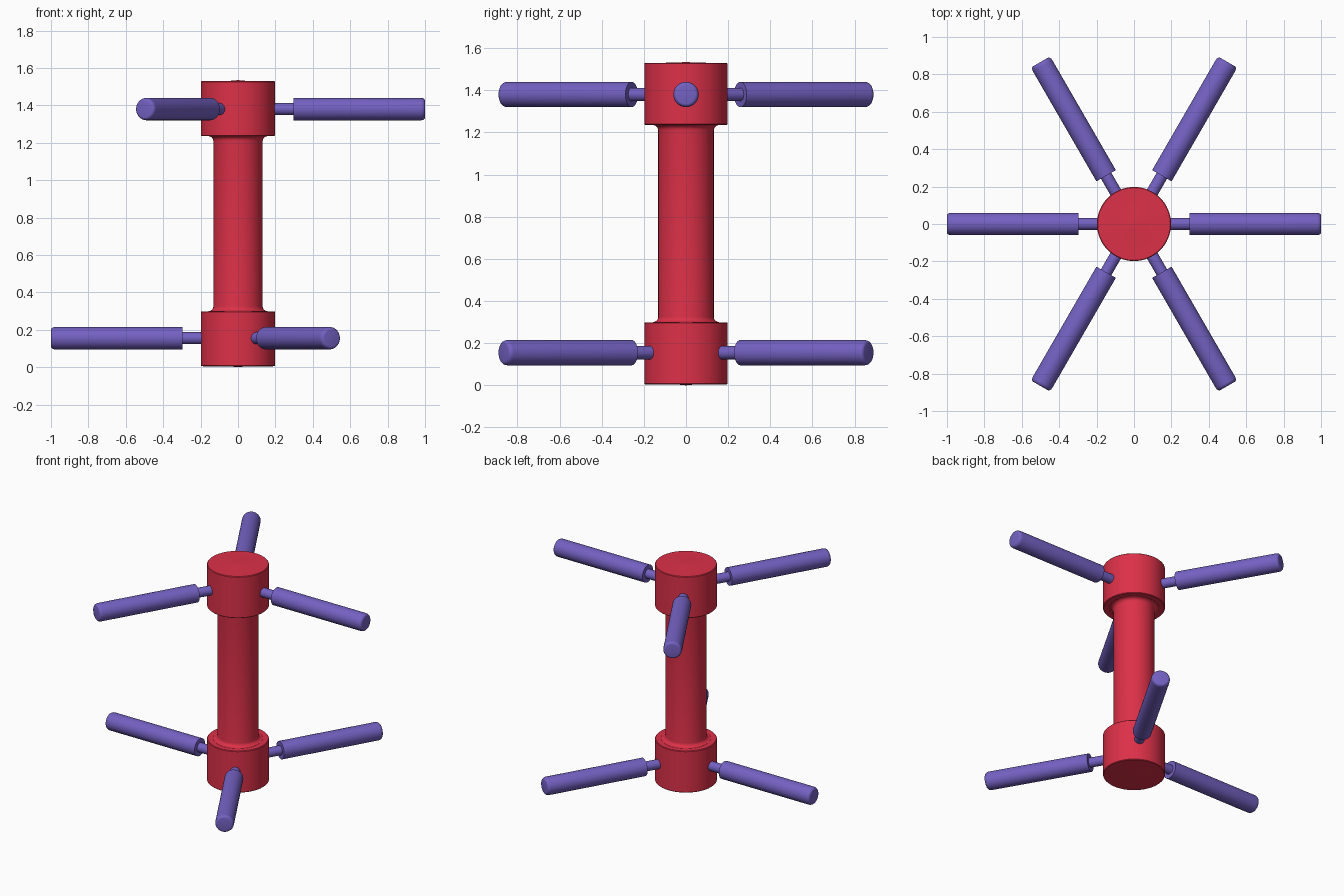
import bpy, bmesh, math
from mathutils import Matrix

if "Cube" in bpy.data.objects:
    bpy.data.objects.remove(bpy.data.objects["Cube"])


def material(name, rgb):
    m = bpy.data.materials.new(name)
    m.diffuse_color = (*rgb, 1)
    m.use_nodes = True
    m.node_tree.nodes["Principled BSDF"].inputs["Base Color"].default_value = m.diffuse_color
    return m


RED = material("crimson red", (0.72, 0.03, 0.065))
PURPLE = material("violet", (0.175, 0.12, 0.54))


def lathe(name, profile, mat, matrix=Matrix(), sides=64):
    """Revolve a (radius, height) profile about z; zero radii become poles."""
    bm = bmesh.new()
    verts = [bm.verts.new((r, 0, z)) for r, z in profile]
    edges = [bm.edges.new(p) for p in zip(verts, verts[1:])]
    bmesh.ops.spin(bm, geom=verts + edges, cent=(0, 0, 0), axis=(0, 0, 1),
                   angle=math.tau, steps=sides, use_merge=False)
    bmesh.ops.remove_doubles(bm, verts=bm.verts, dist=1e-5)
    bmesh.ops.recalc_face_normals(bm, faces=bm.faces)
    bm.transform(matrix)
    me = bpy.data.meshes.new(name)
    bm.to_mesh(me)
    bm.free()
    ob = bpy.data.objects.new(name, me)
    bpy.context.collection.objects.link(ob)
    me.materials.append(mat)
    bpy.ops.object.select_all(action='DESELECT')
    ob.select_set(True)
    bpy.context.view_layer.objects.active = ob
    bpy.ops.object.shade_smooth_by_angle(angle=math.radians(35))
    return ob


# Central body: two hubs joined by a slimmer shaft with small fillets
HEIGHT = 1.535
half = [(0, 0), (0.04, 0.004), (0.194, 0.005), (0.198, 0.009), (0.198, 0.295),
        (0.194, 0.299), (0.158, 0.299)]
for i in range(6):
    a = math.radians(90 * i / 5)
    half.append((0.157 - 0.025 * math.sin(a), 0.325 - 0.025 * math.cos(a)))
upper = [(r, HEIGHT - z) for r, z in reversed(half)]
lathe("central_body", half + upper, RED)

# Spokes: thin neck and thicker grip with a rounded outer end
spoke = [(0, 0.15), (0.032, 0.15), (0.032, 0.298), (0.06, 0.298), (0.06, 0.978)]
for i in range(1, 6):
    a = math.radians(90 * i / 5)
    spoke.append((0.044 + 0.016 * math.cos(a), 0.978 + 0.022 * math.sin(a)))
spoke.append((0, 1.0))

for level, z, start in (("lower", 0.155, 60), ("upper", 1.38, 0)):
    for k in range(3):
        m = (Matrix.Translation((0, 0, z))
             @ Matrix.Rotation(math.radians(start + 120 * k), 4, 'Z')
             @ Matrix.Rotation(math.radians(90), 4, 'Y'))
        lathe(f"{level}_spoke_{k + 1}", spoke, PURPLE, m, 40)
